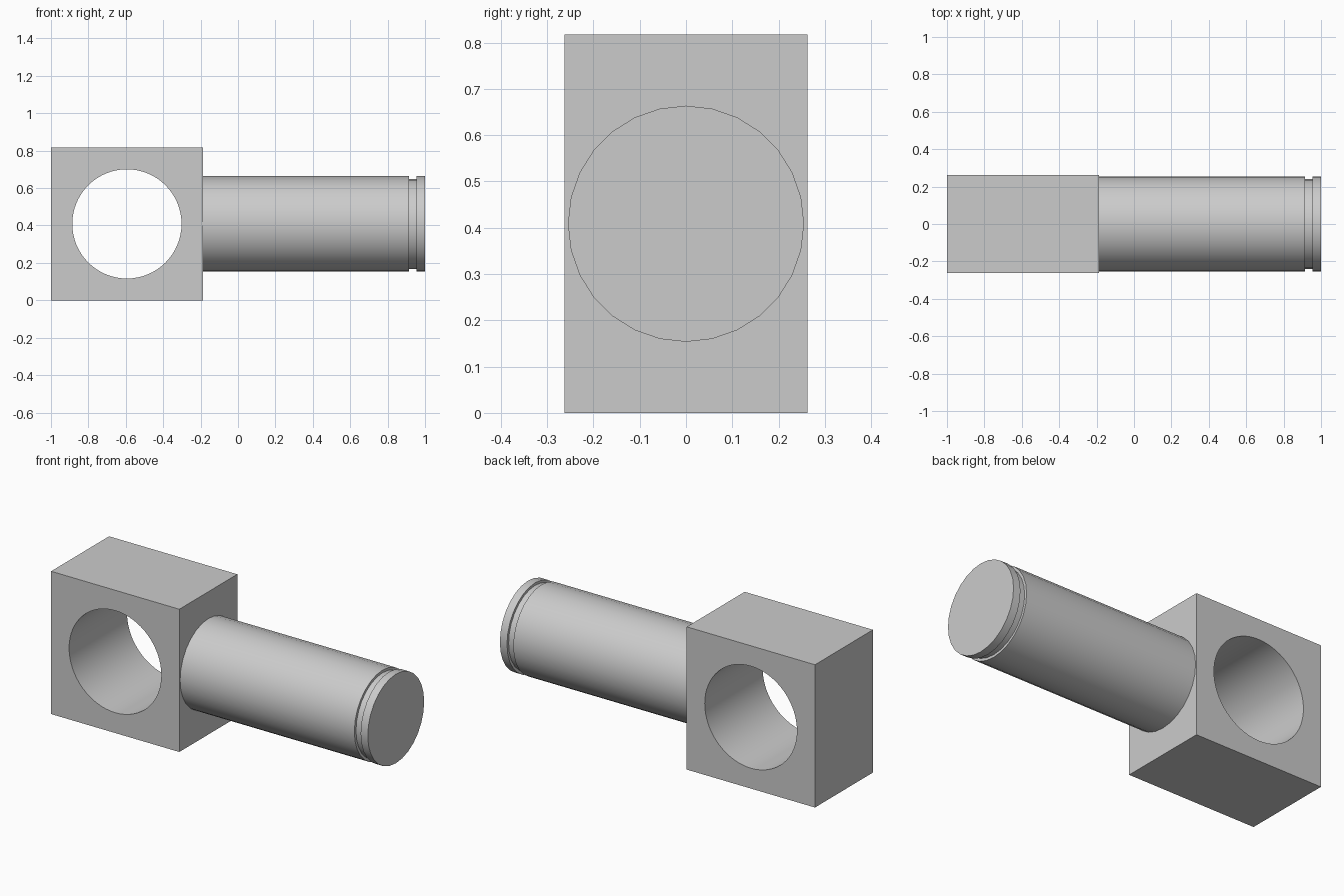
import bpy, bmesh, math

if "Cube" in bpy.data.objects:
    bpy.data.objects.remove(bpy.data.objects["Cube"])

GREY = bpy.data.materials.new("plain grey")
GREY.diffuse_color = (0.6, 0.6, 0.6, 1)
GREY.use_nodes = True
GREY.node_tree.nodes["Principled BSDF"].inputs["Base Color"].default_value = GREY.diffuse_color
ZC = 0.4085  # height of the shaft and bore axes


def smooth(obj):
    bpy.ops.object.select_all(action='DESELECT')
    obj.select_set(True)
    bpy.context.view_layer.objects.active = obj
    bpy.ops.object.shade_smooth_by_angle(angle=math.radians(30))


# Square head block
bpy.ops.mesh.primitive_cube_add(size=1, location=(-0.594, 0, ZC))
block = bpy.context.object
block.name = "head_block"
block.scale = (0.812, 0.524, 2 * ZC)
bpy.ops.object.transform_apply(location=False, rotation=False, scale=True)
block.data.materials.append(GREY)

# Bore through the block, front to back
bpy.ops.mesh.primitive_cylinder_add(vertices=64, radius=0.292, depth=1,
                                    location=(-0.594, 0, ZC),
                                    rotation=(math.pi / 2, 0, 0))
cutter = bpy.context.object
cutter.name = "bore_cutter"
cutter.hide_render = True
cutter.data.materials.append(GREY)
bore = block.modifiers.new("bore", 'BOOLEAN')
bore.operation = 'DIFFERENCE'
bore.solver = 'EXACT'
bore.object = cutter
bpy.context.view_layer.objects.active = block
bpy.ops.object.modifier_apply(modifier="bore")
bpy.data.objects.remove(cutter, do_unlink=True)
smooth(block)

# Round shaft with a retaining groove, revolved from an (x, radius) profile
profile = [(-0.2, 0.255), (0.915, 0.255), (0.915, 0.24),
           (0.955, 0.24), (0.955, 0.255), (1.0, 0.255)]
SIDES = 28
bm = bmesh.new()
rings = []
for x, r in profile:
    rings.append([bm.verts.new((x, r * math.cos(a), ZC + r * math.sin(a)))
                  for a in (2 * math.pi * i / SIDES for i in range(SIDES))])
for a, b in zip(rings, rings[1:]):
    for i in range(SIDES):
        j = (i + 1) % SIDES
        bm.faces.new((a[i], a[j], b[j], b[i]))
bm.faces.new(rings[0])
bm.faces.new(rings[-1])
bmesh.ops.recalc_face_normals(bm, faces=bm.faces)
mesh = bpy.data.meshes.new("shaft")
bm.to_mesh(mesh)
bm.free()
mesh.materials.append(GREY)
shaft = bpy.data.objects.new("shaft", mesh)
bpy.context.collection.objects.link(shaft)
smooth(shaft)
